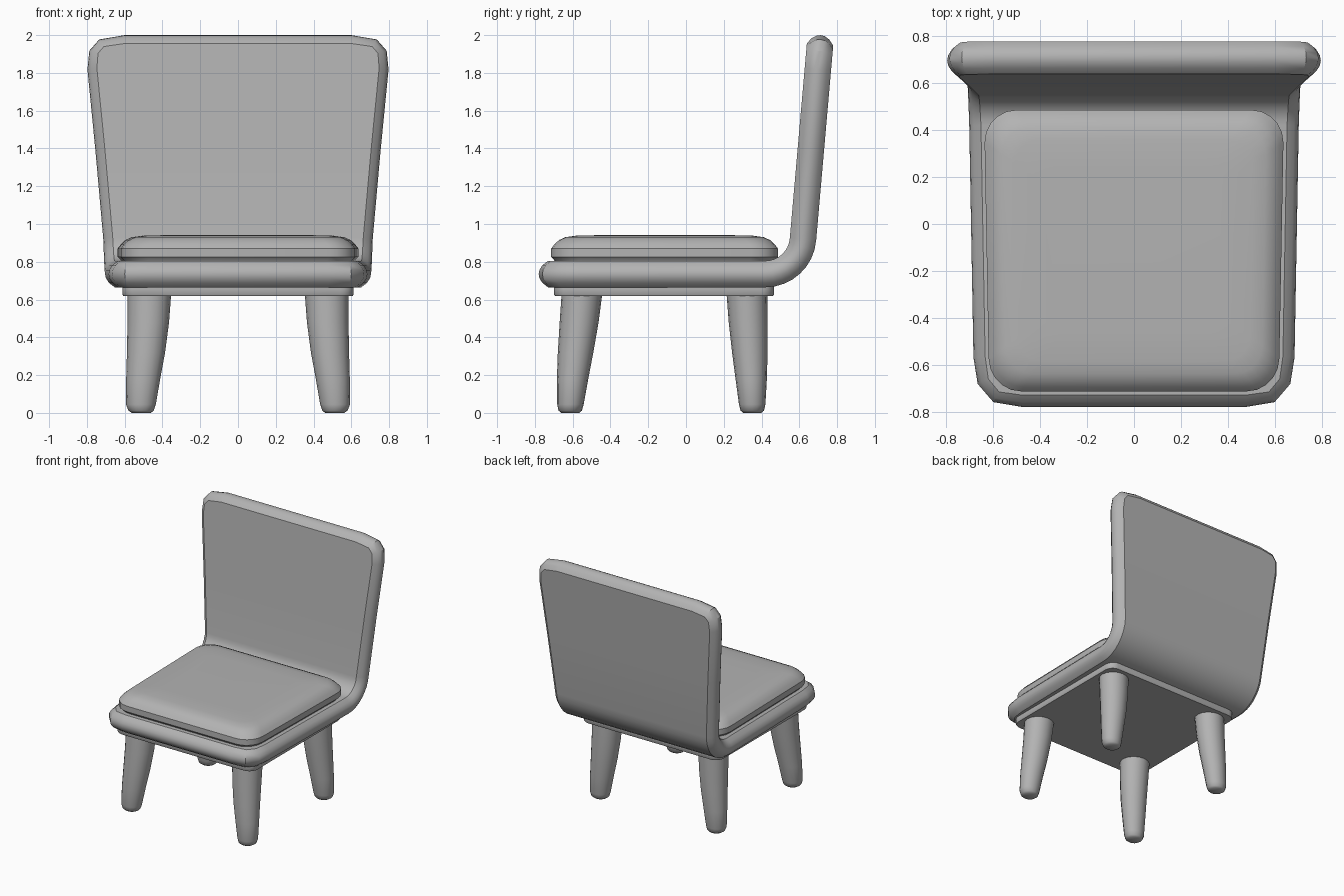
import bpy
from math import sin, cos, pi, radians
from mathutils import Vector

if "Cube" in bpy.data.objects:
    bpy.data.objects.remove(bpy.data.objects["Cube"])

grey = bpy.data.materials.new("mid_grey")
grey.diffuse_color = (0.45, 0.45, 0.45, 1)
grey.use_nodes = True
grey.node_tree.nodes["Principled BSDF"].inputs["Base Color"].default_value = grey.diffuse_color


def make(name, verts, faces, angle=40):
    me = bpy.data.meshes.new(name)
    me.from_pydata(verts, [], faces)
    me.materials.append(grey)
    ob = bpy.data.objects.new(name, me)
    bpy.context.collection.objects.link(ob)
    bpy.ops.object.select_all(action='DESELECT')
    ob.select_set(True)
    bpy.context.view_layer.objects.active = ob
    bpy.ops.object.mode_set(mode='EDIT')
    bpy.ops.mesh.select_all(action='SELECT')
    bpy.ops.mesh.normals_make_consistent(inside=False)
    bpy.ops.object.mode_set(mode='OBJECT')
    bpy.ops.object.shade_smooth_by_angle(angle=radians(angle))
    return ob


def loft(name, loops, strip_caps=False, angle=40):
    """Skin equal-length loops; caps are single faces or left-right strips."""
    n = len(loops[0])
    verts = [p for lp in loops for p in lp]
    faces = []
    for k in range(len(loops) - 1):
        for i in range(n):
            j = (i + 1) % n
            faces.append((k*n + i, k*n + j, (k+1)*n + j, (k+1)*n + i))
    for base in (0, (len(loops) - 1) * n):
        if strip_caps:
            for i in range(n // 2 - 1):
                faces.append((base + i, base + i + 1, base + n - 2 - i, base + n - 1 - i))
        else:
            faces.append([base + i for i in range(n)])
    return make(name, verts, faces, angle)


# Shell: flat outline bent along an L-shaped path
Y0, Z0, R, BEND = -0.78, 0.735, 0.2, radians(85)
S1 = 1.2
S2 = S1 + R * BEND
S3 = 2.583


def bend(x, s, h):
    a = min(max((s - S1) / R, 0), BEND)
    y = Y0 + min(s, S1) + R * sin(a)
    z = Z0 + R * (1 - cos(a))
    over = max(s - S2, 0)
    y += over * cos(a)
    z += over * sin(a)
    return (x, y - h * sin(a), z + h * cos(a))


right = [(0.48, 0), (0.60, 0.02), (0.667, 0.098), (0.685, 0.21), (0.693, 0.65)]
right += [(0.703 + 0.01 * i / 8, S1 + (S2 - S1) * i / 8) for i in range(9)]
right += [(0.754, 1.96), (0.797, 2.40), (0.787, 2.50), (0.735, 2.56), (0.60, S3)]
outline = [Vector(p) for p in right] + [Vector((-x, s)) for x, s in reversed(right)]


def inset(points, d):
    out = []
    n = len(points)
    for i, p in enumerate(points):
        e1 = (p - points[i - 1]).normalized()
        e2 = (points[(i + 1) % n] - p).normalized()
        nrm = Vector((-e1.y - e2.y, e1.x + e2.x)).normalized()
        out.append(p + nrm * d)
    return out


half = [(0.05, 0.07), (0.02, 0.047), (0.004, 0.022)]
rings = half + [(0, 0)] + [(d, -h) for d, h in reversed(half)]
loft("seat_shell", [[bend(p.x, p.y, h) for p in inset(outline, d)] for d, h in rings],
     strip_caps=True, angle=32)


def rounded(hx, y0, y1, r, z, d=0, taper=0, seg=5):
    """Rounded rectangle loop, inset by d, narrowing towards the front."""
    hx, y0, y1 = hx - d, y0 + d, y1 - d
    r = max(r - d * 0.3, 0.02)
    pts = []
    corners = [(hx - r, y1 - r), (-hx + r, y1 - r), (-hx + r, y0 + r), (hx - r, y0 + r)]
    for q, (cx, cy) in enumerate(corners):
        for i in range(seg + 1):
            a = pi / 2 * (q + i / seg)
            y = cy + r * sin(a)
            x = (cx + r * cos(a)) * (1 - taper * (y1 - y) / (y1 - y0))
            pts.append((x, y, z))
    return pts


# Cushion
cushion = [(0.025, 0.79), (0.015, 0.81), (0, 0.825), (0, 0.87), (0.018, 0.893),
           (0.042, 0.915), (0.075, 0.93), (0.13, 0.938), (0.25, 0.941)]
loft("cushion", [rounded(0.64, -0.714, 0.487, 0.14, z, d, 0.035) for d, z in cushion],
     angle=32)

# Base plate under the shell, with a slightly recessed underside rim
plate = [(0.004, 0.62), (0, 0.626), (0, 0.655), (0, 0.69)]
loft("base_plate", [rounded(0.612, -0.698, 0.465, 0.07, z, d) for d, z in plate])

# Legs: z, centre x, radius x, blend towards foot, radius y
leg = [(0.0, 0.512, 0.05, 1.0, 0.047), (0.012, 0.513, 0.067, 1.0, 0.062),
       (0.045, 0.514, 0.079, 0.98, 0.070), (0.18, 0.502, 0.09, 0.8, 0.083),
       (0.32, 0.487, 0.101, 0.55, 0.094), (0.48, 0.475, 0.11, 0.25, 0.103),
       (0.64, 0.469, 0.116, 0.0, 0.108)]
for row, top_y, foot_y in (("front", -0.55, -0.613), ("back", 0.322, 0.351)):
    for side, sx in (("left", -1), ("right", 1)):
        loops = []
        for z, cx, rx, f, ry in leg:
            cy = top_y + (foot_y - top_y) * f
            loops.append([(sx * (cx + rx * cos(a * pi / 8)), cy + ry * sin(a * pi / 8), z)
                          for a in range(16)])
        loft(f"{row}_leg_{side}", loops)
